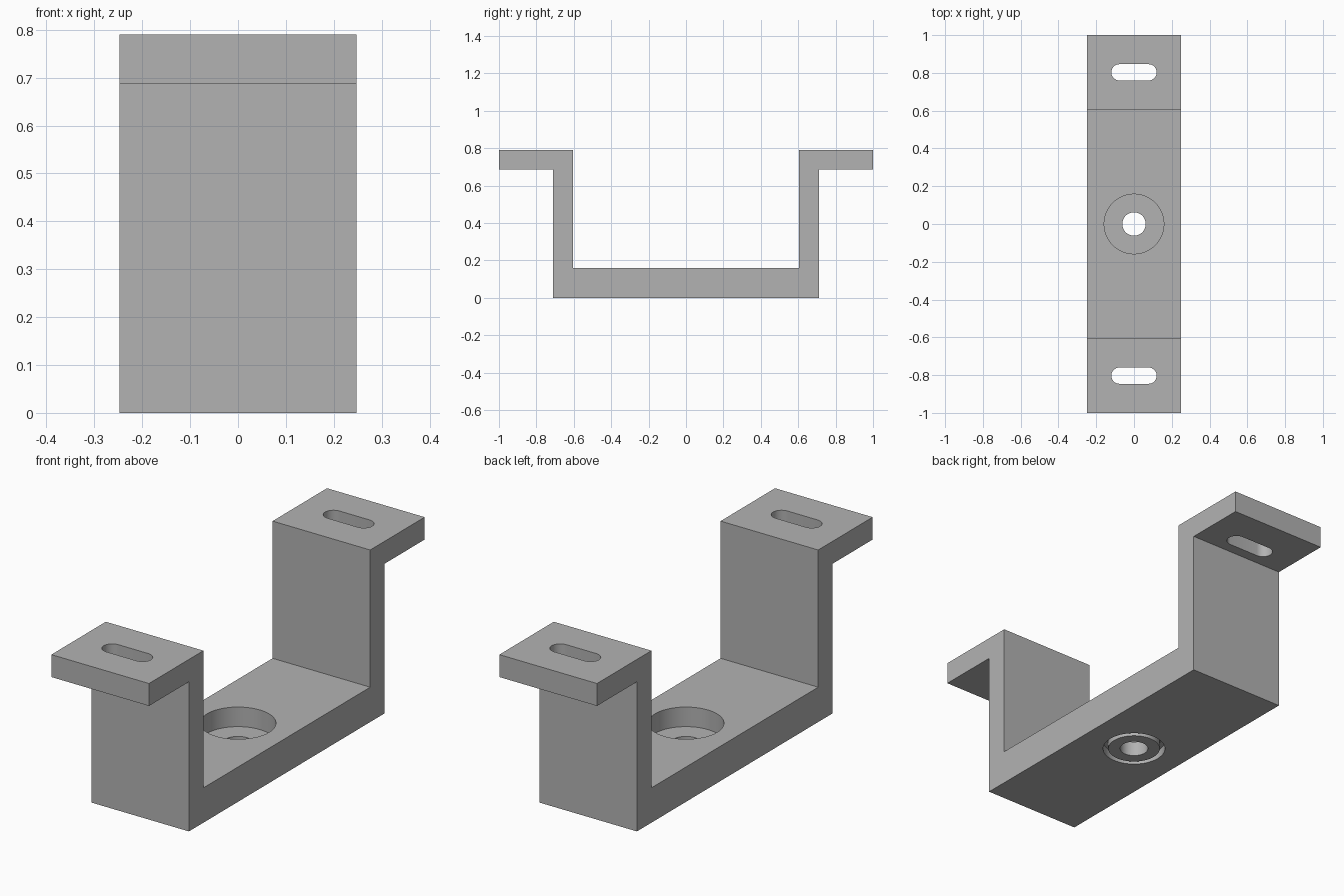
import bpy, bmesh
from math import cos, sin, pi, radians
from mathutils import Matrix, Vector

if "Cube" in bpy.data.objects:
    bpy.data.objects.remove(bpy.data.objects["Cube"])

HALF_WIDTH = 0.248
FLOOR_TOP, FLANGE_LOW, TOP = 0.16, 0.687, 0.79
LEG_IN, LEG_OUT, END = 0.605, 0.71, 1.0
SEGMENTS = 64

# Painted metal
grey = bpy.data.materials.new("plain_grey")
grey.use_nodes = True
colour = (0.45, 0.45, 0.45, 1)
grey.diffuse_color = colour
grey.node_tree.nodes["Principled BSDF"].inputs["Base Color"].default_value = colour


def finish(name, bm):
    bmesh.ops.recalc_face_normals(bm, faces=bm.faces)
    mesh = bpy.data.meshes.new(name)
    bm.to_mesh(mesh)
    bm.free()
    mesh.materials.append(grey)
    obj = bpy.data.objects.new(name, mesh)
    bpy.context.collection.objects.link(obj)
    return obj


def prism(name, outline, travel):
    """Extrude a closed outline of 3D points along a vector."""
    bm = bmesh.new()
    face = bm.faces.new([bm.verts.new(p) for p in outline])
    extruded = bmesh.ops.extrude_face_region(bm, geom=[face])["geom"]
    moved = [g for g in extruded if isinstance(g, bmesh.types.BMVert)]
    bmesh.ops.translate(bm, verts=moved, vec=travel)
    return finish(name, bm)


def cylinder(name, radius, low, high):
    bm = bmesh.new()
    bmesh.ops.create_cone(bm, cap_ends=True, segments=SEGMENTS, radius1=radius,
                          radius2=radius, depth=high - low,
                          matrix=Matrix.Translation((0, 0, (low + high) / 2)))
    return finish(name, bm)


def ring(name, inner, outer, low, high):
    bm = bmesh.new()
    corners = [(inner, low), (outer, low), (outer, high), (inner, high)]
    verts = [bm.verts.new((r, 0, z)) for r, z in corners]
    edges = [bm.edges.new((verts[i - 1], verts[i])) for i in range(len(verts))]
    bmesh.ops.spin(bm, geom=verts + edges, cent=(0, 0, 0), axis=(0, 0, 1),
                   angle=2 * pi, steps=SEGMENTS, use_duplicate=False)
    bmesh.ops.remove_doubles(bm, verts=bm.verts, dist=0.0001)
    return finish(name, bm)


def slot(name, y, half_length, radius):
    """Rounded slot lying along x."""
    outline = []
    for side, start in ((1, -pi / 2), (-1, pi / 2)):
        for i in range(17):
            a = start + pi * i / 16
            outline.append((side * (half_length - radius) + radius * cos(a),
                            y + radius * sin(a), FLANGE_LOW - 0.1))
    return prism(name, outline, Vector((0, 0, 0.4)))


# Bent bracket: base, two legs and two outward flanges in one profile
half = [(LEG_OUT, 0), (LEG_OUT, FLANGE_LOW), (END, FLANGE_LOW),
        (END, TOP), (LEG_IN, TOP), (LEG_IN, FLOOR_TOP)]
profile = half + [(-y, z) for y, z in reversed(half)]
bracket = prism("bracket", [(-HALF_WIDTH, y, z) for y, z in profile],
                Vector((2 * HALF_WIDTH, 0, 0)))

# Flange slots, counterbored centre hole and ring groove underneath
cutters = [
    slot("front_slot_cutter", -0.803, 0.12, 0.043),
    slot("back_slot_cutter", 0.803, 0.12, 0.043),
    cylinder("counterbore_cutter", 0.158, 0.07, 0.3),
    cylinder("bolt_hole_cutter", 0.062, -0.1, 0.2),
    ring("groove_cutter", 0.115, 0.138, -0.05, 0.04),
]
for cutter in cutters:
    cutter.hide_render = True
    cut = bracket.modifiers.new(cutter.name, 'BOOLEAN')
    cut.operation = 'DIFFERENCE'
    cut.solver = 'EXACT'
    cut.object = cutter

# Bake the cuts, then discard the cutters
bpy.context.view_layer.update()
graph = bpy.context.evaluated_depsgraph_get()
result = bpy.data.meshes.new_from_object(bracket.evaluated_get(graph))
bracket.modifiers.clear()
bracket.data = result
result.name = "bracket"
result.materials.clear()
result.materials.append(grey)
for poly in result.polygons:
    poly.material_index = 0
for cutter in cutters:
    bpy.data.objects.remove(cutter)

# Smooth hole walls, sharp edges elsewhere
for obj in bpy.context.selected_objects:
    obj.select_set(False)
bracket.select_set(True)
bpy.context.view_layer.objects.active = bracket
bpy.ops.object.shade_smooth_by_angle(angle=radians(30))
